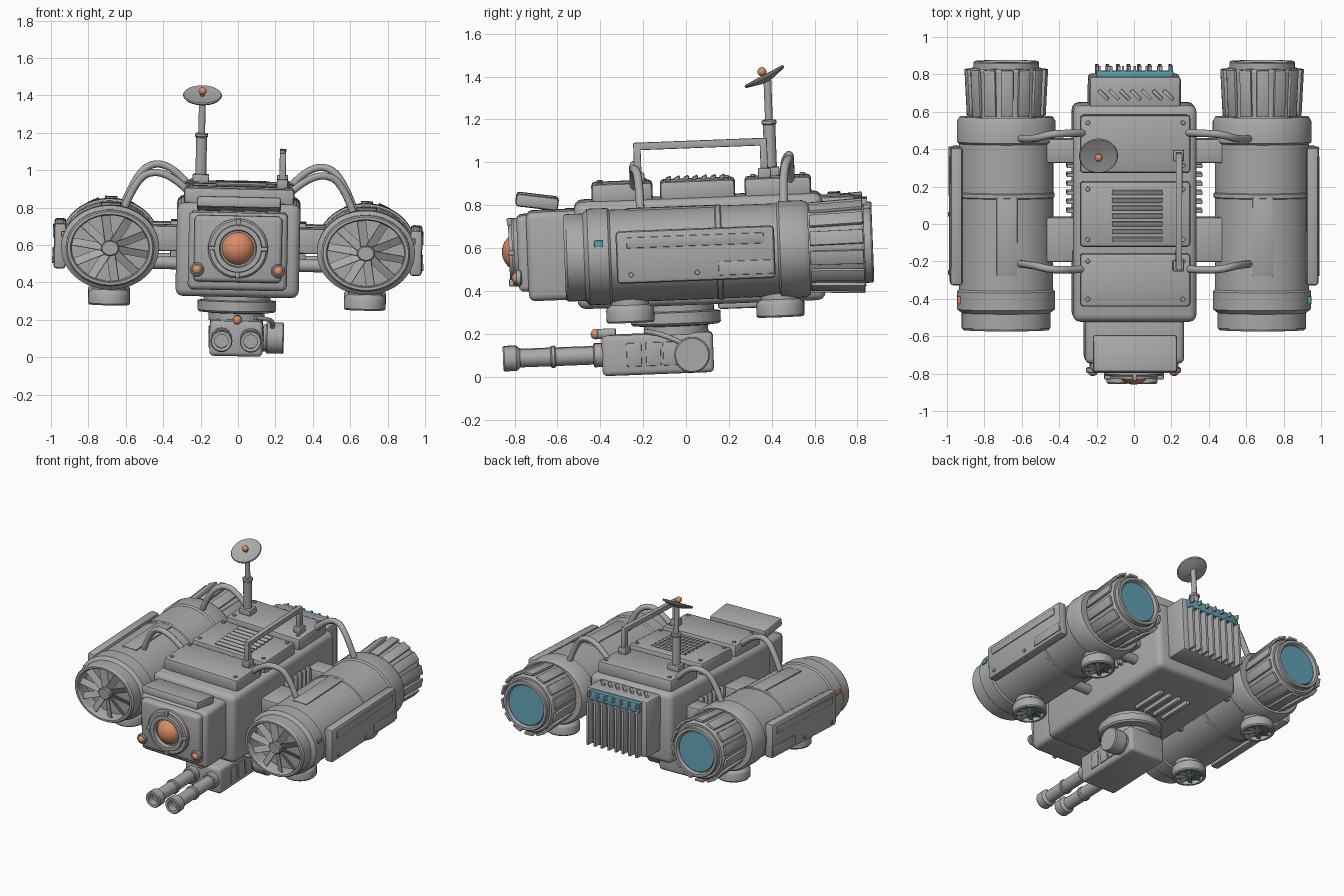
import bpy, bmesh
from math import radians, pi, cos, sin
from mathutils import Matrix, Vector

cube = bpy.data.objects.get("Cube")
if cube:
    bpy.data.objects.remove(cube, do_unlink=True)


def material(name, rgb):
    m = bpy.data.materials.new(name)
    m.use_nodes = True
    m.diffuse_color = (*rgb, 1)
    m.node_tree.nodes["Principled BSDF"].inputs["Base Color"].default_value = (*rgb, 1)
    return m


GREY = material("hull grey", (.40, .40, .40))
ORANGE = material("warm orange", (.72, .27, .13))
TEAL = material("glow teal", (.12, .36, .46))


def T(x, y, z):
    return Matrix.Translation((x, y, z))


def R(deg, axis):
    return Matrix.Rotation(radians(deg), 4, axis)


ALONG_Y, ALONG_X = R(-90, 'X'), R(90, 'Y')
# The whole craft hovers with a slight roll and pitch
TILT = T(0, 0, .58) @ R(1.2, 'Y') @ R(2.2, 'X') @ T(0, 0, -.58)


def link(name, data, mat):
    data.materials.append(mat)
    o = bpy.data.objects.new(name, data)
    bpy.context.collection.objects.link(o)
    o.matrix_world = TILT
    return o


def add(name, bm, mat, M):
    bm.transform(M)
    bmesh.ops.recalc_face_normals(bm, faces=bm.faces)
    me = bpy.data.meshes.new(name)
    bm.to_mesh(me)
    bm.free()
    for p in me.polygons:
        p.use_smooth = True
    me.set_sharp_from_angle(angle=radians(32))
    return link(name, me, mat)


def box(name, c, s, mat=GREY, bevel=.008, rot=Matrix(), pre=Matrix(), seg=2):
    bm = bmesh.new()
    bmesh.ops.create_cube(bm, size=1)
    bmesh.ops.scale(bm, vec=s, verts=bm.verts)
    if bevel:
        bmesh.ops.bevel(bm, geom=bm.edges[:], offset=min(bevel, .4 * min(s)),
                        segments=seg, profile=.5, affect='EDGES')
    return add(name, bm, mat, pre @ T(*c) @ rot)


def span(name, lo, hi, **kw):
    lo, hi = Vector(lo), Vector(hi)
    return box(name, (lo + hi) / 2, hi - lo, **kw)


def lathe(name, prof, M, mat=GREY, n=48):
    """Turn a list of (radius, height) about z."""
    bm = bmesh.new()
    rings = [[bm.verts.new((r * cos(2 * pi * k / n), r * sin(2 * pi * k / n), h))
              for k in range(n)] for r, h in prof]
    for a, b in zip(rings, rings[1:]):
        for k in range(n):
            j = (k + 1) % n
            bm.faces.new((a[k], a[j], b[j], b[k]))
    bmesh.ops.remove_doubles(bm, verts=bm.verts, dist=1e-5)
    return add(name, bm, mat, M)


def rod(name, r, h0, h1, M, mat=GREY, n=24):
    c = min(.006, r * .2)
    return lathe(name, [(0, h0), (r - c, h0), (r, h0 + c), (r, h1 - c), (r - c, h1), (0, h1)], M, mat, n)


def ball(name, c, r, mat=ORANGE):
    bm = bmesh.new()
    bmesh.ops.create_uvsphere(bm, u_segments=32, v_segments=16, radius=r)
    return add(name, bm, mat, T(*c))


def pipe(name, pts, r):
    cu = bpy.data.curves.new(name, 'CURVE')
    cu.dimensions, cu.bevel_depth, cu.bevel_resolution = '3D', r, 3
    cu.use_fill_caps = True
    sp = cu.splines.new('NURBS')
    sp.points.add(len(pts) - 1)
    for p, q in zip(sp.points, pts):
        p.co = (*q, 1)
    sp.order_u, sp.use_endpoint_u = 3, True
    link(name, cu, GREY)


# Hull and roof panels with corner bolts
span("hull", (-.33, -.515, .34), (.33, .645, .84), bevel=.04, seg=3)
for y0, y1 in ((-.43, -.145), (-.11, .24), (.285, .595)):
    span("roof_panel", (-.295, y0, .82), (.295, y1, .92), bevel=.018)
    for x in (-.255, .255):
        for y in (y0 + .04, y1 - .04):
            rod("roof_bolt", .013, .91, .928, T(x, y, 0), n=12)
for k in range(7):
    box("roof_vent_slat", (.01, -.07 + k * .042, .928), (.27, .026, .012), rot=R(25, 'X'), bevel=.003)

# Nose, brow and front eye
span("nose", (-.265, -.74, .385), (.265, -.45, .80), bevel=.03, seg=3)
span("nose_plate", (-.235, -.785, .43), (.235, -.7, .785), bevel=.025, seg=3)
box("brow", (0, -.685, .845), (.45, .2, .06), rot=R(-9, 'X'), bevel=.015)
eye = T(0, 0, .612) @ ALONG_Y
lathe("eye_ring", [(.16, -.76), (.16, -.80), (.15, -.81), (.128, -.81), (.125, -.825),
                   (.10, -.825), (.095, -.80), (0, -.80)], eye)
ball("front_eye", (0, -.765, .612), .093)
for k in range(4):
    box("eye_ring_tab", (.142, -.815, 0), (.034, .03, .022), bevel=.004,
        pre=T(0, 0, .612) @ R(90 * k, 'Y'))
for x in (-.217, .217):
    rod("nose_light_rim", .037, -.80, -.77, T(x, 0, .495) @ ALONG_Y)
    ball("nose_light", (x, -.79, .495), .027)

# Rear radiator
span("radiator_block", (-.245, .6, .42), (.245, .80, .82), bevel=.02)
span("radiator_glow", (-.205, .79, .745), (.205, .828, .81), mat=TEAL, bevel=.004)
for k in range(8):
    box("radiator_fin", (-.196 + k * .056, .815, .585), (.018, .07, .31), bevel=.003)
for k in range(7):
    box("radiator_top_slot", (-.17 + k * .058, .70, .822), (.07, .02, .024), rot=R(-45, 'Z'), bevel=.003)
    box("glow_tooth", (-.19 + k * .063, .838, .79), (.012, .03, .03), bevel=.002)

# Belly vents
for k in range(4):
    span("belly_vent", (-.135 + k * .075, .14, .312), (-.10 + k * .075, .40, .35), bevel=.012)

# Carry rail
for y in (-.21, .38):
    box("rail_foot", (.23, y, .94), (.06, .06, .05))
    box("rail_post", (.23, y, 1.01), (.034, .034, .19), bevel=.005)
span("rail_bar", (.213, -.227, 1.07), (.247, .397, 1.105), bevel=.005)

# Mast and dish
mast = T(-.207, .41, 0)
box("mast_foot", (-.207, .41, .935), (.09, .08, .05))
rod("mast_lower", .029, .92, 1.17, mast)
rod("mast_collar", .035, 1.155, 1.18, mast)
rod("mast_upper", .018, 1.17, 1.37, mast)
dish = T(-.207, .40, 1.375) @ R(26, 'X')
lathe("dish", [(0, -.02), (.03, -.018), (.1, 0), (.104, .008), (.1, .014), (.03, .004), (0, .004)], dish)
rod("dish_stem", .01, 0, .025, dish, n=12)
ball("dish_tip", dish @ Vector((0, 0, .033)), .021)

# Engines, mirrored left and right
for s in (1, -1):
    cx, cz = .684 * s, .59
    oval = T(cx, 0, cz) @ Matrix.Diagonal((1, 1, .86, 1))
    lathe("engine_shell", [(0, -.47), (.205, -.47), (.205, -.557), (.212, -.567), (.228, -.567),
                           (.237, -.555), (.237, -.475), (.262, -.455), (.262, -.36), (.252, -.35),
                           (.252, .14), (.258, .145), (.258, .165), (.252, .17), (.252, .43),
                           (.264, .44), (.264, .55), (.25, .575), (0, .575)], oval @ ALONG_Y, n=64)
    rod("fan_hub", .048, -.56, -.46, oval @ ALONG_Y)
    for k in range(10):
        box("fan_blade", (.122, -.53, 0), (.165, .006, .05), bevel=0, rot=R(25, 'X'),
            pre=oval @ R(36 * k + 10, 'Y'))
    # Rear nozzle with flaps
    axis = T(cx, 0, cz + .005)
    lathe("nozzle", [(0, .56), (.2, .56), (.2, .82), (.19, .835), (.175, .835), (.175, .865),
                     (.17, .872), (.152, .872), (.145, .85), (0, .85)], axis @ ALONG_Y)
    rod("nozzle_glow", .145, .845, .855, axis @ ALONG_Y, TEAL, 48)
    for k in range(14):
        box("nozzle_flap", (.207, .705, 0), (.018, .25, .066), bevel=.004, rot=R(-3, 'Z'),
            pre=axis @ R(360 / 14 * (k + .5), 'Y'))
    # Outer side plate
    box("side_plate", (.952 * s, .045, .588), (.066, .74, .245), bevel=.018)
    box("side_strip", (.985 * s, .045, .655), (.012, .64, .05), bevel=.004)
    box("side_hatch", (.985 * s, .28, .52), (.012, .26, .065), bevel=.004)
    for y in (-.26, .05):
        rod("side_bolt", .012, -.008, .008, T(.986 * s, y, .505) @ ALONG_X, n=12)
    box("top_strip", (cx, -.06, cz + .214), (.11, .42, .012), bevel=.004)
    box("marker_light", (.932 * s, -.405, .655), (.03, .042, .03), mat=TEAL if s > 0 else ORANGE, bevel=.003)
    # Lift fans beneath
    for y in (-.27, .43):
        pod = T(cx, y, 0)
        lathe("lift_pod", [(.09, .46), (.09, .36), (.108, .345), (.112, .335), (.112, .285), (.105, .277),
                           (.09, .277), (.088, .31), (0, .31)], pod, n=32)
        rod("lift_glow", .087, .30, .308, pod, TEAL, 32)
        rod("lift_hub", .022, .28, .31, pod)
        for k in range(8):
            box("lift_blade", (.052, 0, .29), (.075, .026, .005), bevel=0, rot=R(20, 'X'),
                pre=pod @ R(45 * k, 'Z'))
    # Pylons and hull side vents
    for y, w in ((.395, .13), (-.08, .24)):
        box("pylon", (.38 * s, y, .635), (.2, w, .135), bevel=.012)
        rod("pylon_tube", .034, -.1, .1, T(.38 * s, y, .50) @ ALONG_X)
    for k in range(6):
        box("hull_side_vent", (.34 * s, .075 + k * .048, .62), (.045, .022, .2), bevel=.004)
    # Feed pipes over the top
    for y0, y1, lift in ((.5, .465, .02), (-.23, -.205, 0)):
        pipe("feed_pipe", [(.25 * s, y0, .87), (.33 * s, y0, .95 + lift), (.45 * s, y0, 1.0 + lift),
                           (.55 * s, y1, .95), (.61 * s, y1, .80)], .02)

# Belly turret
lathe("turret_ring", [(0, .2), (.15, .2), (.15, .24), (.2, .245), (.21, .255), (.21, .305),
                      (.18, .31), (.18, .36), (0, .36)], T(0, -.06, 0))
span("turret_body", (-.142, -.41, .02), (.142, .11, .208), bevel=.022, seg=3)
rod("turret_drum_collar", .072, .13, .17, T(0, .01, .106) @ ALONG_X, n=32)
rod("turret_drum", .083, .16, .255, T(0, .01, .106) @ ALONG_X, n=40)
for s in (1, -1):
    for y in (-.26, -.17, -.09):
        box("turret_side_panel", (.142 * s, y, .115), (.012, .07, .11), bevel=.004)
    # Twin barrels with hollow muzzles
    gun = T(.078 * s, 0, .117) @ ALONG_Y
    rod("barrel", .042, -.82, -.38, gun, n=32)
    rod("barrel_root", .055, -.45, -.40, gun, n=32)
    rod("barrel_band", .05, -.65, -.625, gun, n=32)
    lathe("muzzle", [(0, -.80), (.036, -.82), (.036, -.87), (.053, -.872), (.058, -.865),
                     (.058, -.81), (.05, -.80), (.04, -.79)], gun, n=32)
sight = T(.005, 0, .215) @ ALONG_Y
rod("sight_tube", .024, -.43, -.34, sight)
ball("sight_lens", (.005, -.435, .215), .024)
pipe("turret_cable", [(.1, -.2, .22), (.17, -.16, .215), (.2, -.09, .19), (.19, -.03, .16)], .012)
